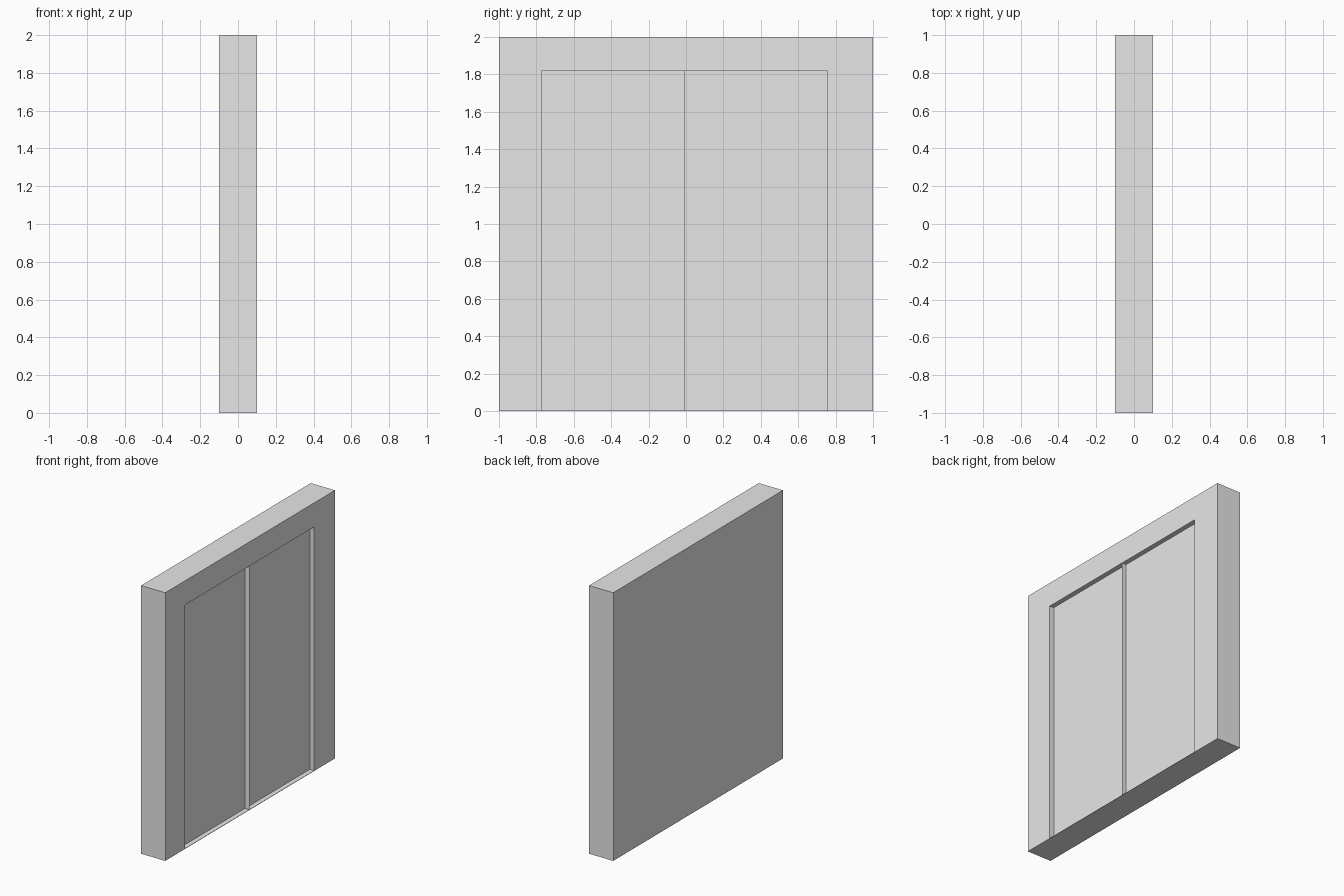
import bpy

cube = bpy.data.objects.get("Cube")
if cube:
    bpy.data.objects.remove(cube, do_unlink=True)

# One plain grey for the wall and doors
grey = bpy.data.materials.new("light_grey")
grey.use_nodes = True
colour = (0.8, 0.8, 0.8, 1)
grey.diffuse_color = colour
grey.node_tree.nodes["Principled BSDF"].inputs["Base Color"].default_value = colour

HALF = 0.1          # half thickness of the wall
BACK = 0.064        # x of the recessed door panels
Y0, Y1 = -0.77, 0.755
MID = (Y0 + Y1) / 2
TOP = 1.82
SILL = 0.003


def box(name, lo, hi):
    bpy.ops.mesh.primitive_cube_add(size=1, location=[(a + b) / 2 for a, b in zip(lo, hi)])
    ob = bpy.context.object
    ob.name = name
    ob.scale = [b - a for a, b in zip(lo, hi)]
    bpy.ops.object.transform_apply(location=False, rotation=False, scale=True)
    ob.data.materials.append(grey)
    return ob


# Wall slab with a shallow doorway recess cut into its +x face
wall = box("wall", (-HALF, -1, 0), (HALF, 1, 2))
cutter = box("doorway_cutter", (BACK, Y0, SILL), (HALF + 0.1, Y1, TOP))
cut = wall.modifiers.new("doorway", "BOOLEAN")
cut.object = cutter
cut.operation = "DIFFERENCE"
cut.solver = "EXACT"
bpy.context.view_layer.objects.active = wall
bpy.ops.object.modifier_apply(modifier=cut.name)
bpy.data.objects.remove(cutter, do_unlink=True)

# Thin fin dividing the two door panels, flush with the wall face
box("door_divider", (BACK - 0.01, MID - 0.001, SILL), (HALF, MID + 0.001, TOP))
